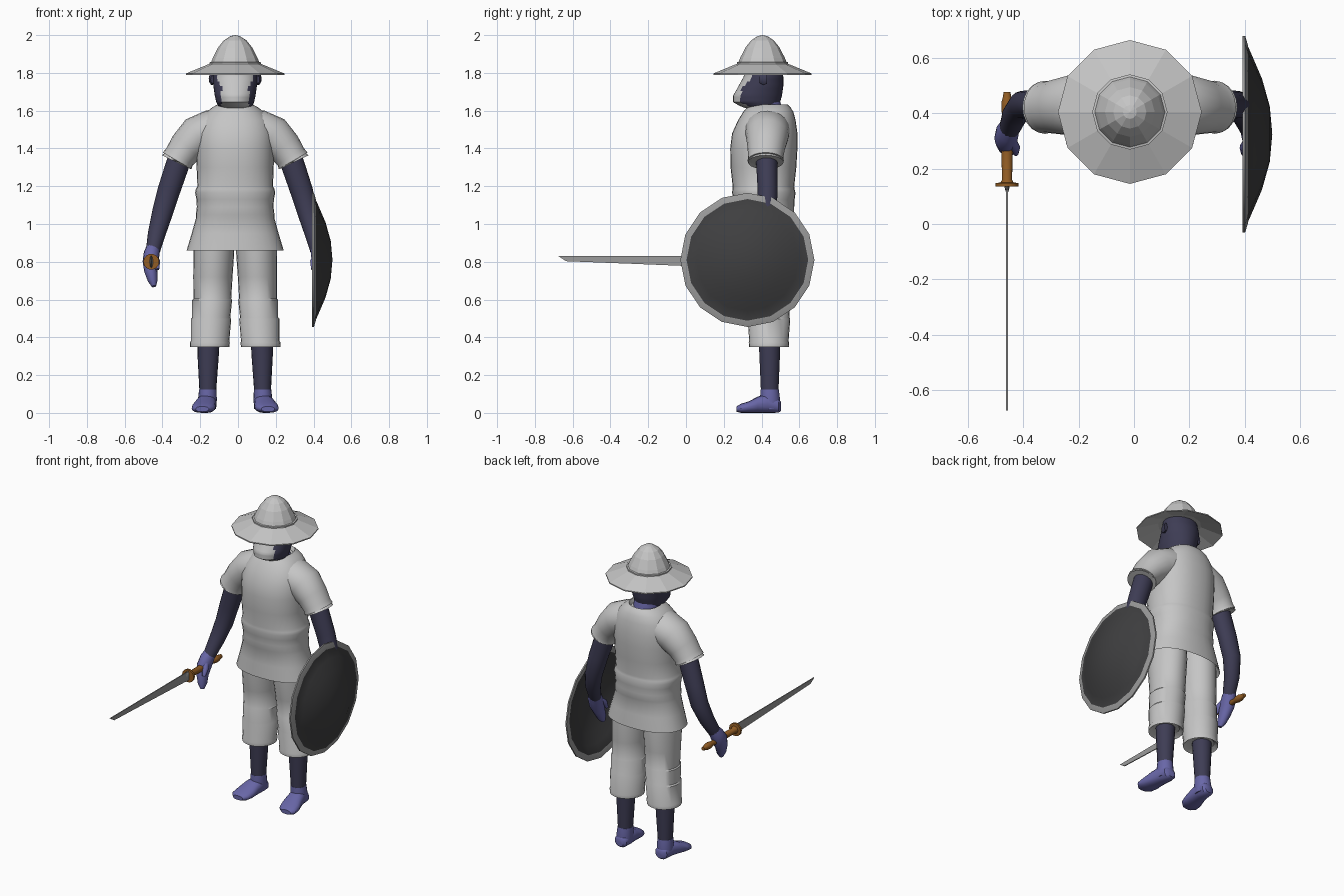
import bpy, bmesh, math
from mathutils import Vector

CX = -0.015  # body centre line


def mat(name, c):
    m = bpy.data.materials.new(name)
    m.diffuse_color = (*c, 1)
    return m


CLOTH = mat("pale cloth", (0.56, 0.56, 0.56))
SKIN = mat("dark slate", (0.048, 0.046, 0.09))
GLOVE = mat("periwinkle", (0.14, 0.135, 0.39))
DARK = mat("charcoal", (0.05, 0.05, 0.052))
STEEL = mat("steel grey", (0.33, 0.33, 0.33))
BROWN = mat("brown", (0.29, 0.11, 0.018))


def finish(name, bm, mats, angle=40, rule=None):
    bmesh.ops.remove_doubles(bm, verts=bm.verts, dist=2e-4)
    bmesh.ops.recalc_face_normals(bm, faces=bm.faces)
    if rule:
        for f in bm.faces:
            f.material_index = rule(f.calc_center_median())
    me = bpy.data.meshes.new(name)
    bm.to_mesh(me)
    bm.free()
    for m in mats:
        me.materials.append(m)
    if angle:
        me.shade_smooth()
        me.set_sharp_from_angle(angle=math.radians(angle))
    ob = bpy.data.objects.new(name, me)
    bpy.context.collection.objects.link(ob)
    return ob


def loft(name, rings, mats, n=20, power=1.0, caps=True, angle=40, rule=None):
    """Skin a list of (centre, U radius vector, V radius vector) rings."""
    bm = bmesh.new()
    rows = []
    for c, u, v in rings:
        row = []
        for i in range(n):
            a = 2 * math.pi * i / n
            cs, sn = math.cos(a), math.sin(a)
            p = Vector(c) + Vector(u) * math.copysign(abs(cs) ** power, cs) \
                + Vector(v) * math.copysign(abs(sn) ** power, sn)
            row.append(bm.verts.new(p))
        rows.append(row)
    for r, q in zip(rows, rows[1:]):
        for i in range(n):
            j = (i + 1) % n
            bm.faces.new((r[i], r[j], q[j], q[i]))
    if caps:
        bm.faces.new(rows[0])
        bm.faces.new(rows[-1])
    return finish(name, bm, mats, angle, rule)


def level(pts):     # horizontal rings: x, y, z, rx, ry
    return [((x, y, z), (rx, 0, 0), (0, ry, 0)) for x, y, z, rx, ry in pts]


def along_y(pts):   # rings facing y: x, y, z, rx, rz
    return [((x, y, z), (rx, 0, 0), (0, 0, rz)) for x, y, z, rx, rz in pts]


def tube(pts):      # rings square to the path: x, y, z, ra, rb
    P = [Vector(p[:3]) for p in pts]
    out = []
    for i, p in enumerate(pts):
        t = (P[min(i + 1, len(P) - 1)] - P[max(i - 1, 0)]).normalized()
        u = t.cross(Vector((0, 1, 0))).normalized()
        out.append((P[i], u * p[3], t.cross(u) * p[4]))
    return out


# Hat: low-poly cone crown with wide brim
hat = [(1e-5, 2.0), (0.025, 1.995), (0.06, 1.972), (0.09, 1.935), (0.118, 1.88), (0.127, 1.858),
       (0.136, 1.856), (0.136, 1.848), (0.26, 1.797), (0.26, 1.79), (0.13, 1.835), (1e-5, 1.85)]
loft("hat", level([(CX, 0.405, z, r, r) for r, z in hat]), [CLOTH], 12, caps=False, angle=None)

# Head with pale mask on the front: z, half width, front y, back y
keys = [(1.615, .075, .31, .485), (1.625, .09, .285, .49), (1.645, .1, .25, .498), (1.68, .108, .25, .508),
        (1.73, .115, .278, .515), (1.78, .118, .305, .515), (1.84, .11, .32, .5)]
head = []
for a, b in zip(keys, keys[1:]):
    for k in range(4):
        head.append([p + (q - p) * k / 4 for p, q in zip(a, b)])
head.append(keys[-1])


def mask_rule(c):
    w = 0.072 if c.z < 1.73 else 0.072 + (c.z - 1.73) * 0.8
    return 1 if c.y < 0.35 and abs(c.x - CX) < w else 0


loft("head", level([(CX, (f + b) / 2, z, w, (b - f) / 2) for z, w, f, b in head]),
     [SKIN, CLOTH], 40, rule=mask_rule)
loft("neck", level([(CX, .435, 1.5, .09, .08), (CX, .425, 1.61, .08, .085), (CX, .42, 1.66, .08, .075)]), [GLOVE])

# Shirt with belt roll and flared hem
shirt = [(.98, .42, .18, .13), (.87, .42, .248, .158), (.86, .42, .257, .166), (.95, .418, .23, .158),
         (1.03, .415, .208, .15), (1.05, .415, .208, .158), (1.09, .415, .203, .158), (1.13, .413, .205, .162),
         (1.165, .412, .212, .168), (1.185, .41, .208, .164), (1.2, .41, .2, .163), (1.3, .41, .204, .174),
         (1.4, .412, .206, .178), (1.48, .417, .205, .173), (1.55, .428, .185, .152),
         (1.595, .436, .15, .132), (1.618, .438, .12, .115), (1.632, .438, .095, .1), (1.61, .435, .085, .09)]
loft("shirt", level([(CX, y, z, rx, ry) for z, y, rx, ry in shirt]), [CLOTH], 32, 0.88, angle=50)

for s, side in ((-1, "left"), (1, "right")):
    X = lambda d: CX + s * d
    # Sleeve
    sl = [(.06, .43, 1.50, .1, .12), (.13, .43, 1.495, .108, .12), (.2, .43, 1.465, .108, .113),
          (.26, .425, 1.405, .093, .1), (.295, .422, 1.355, .083, .093), (.307, .422, 1.335, .088, .096),
          (.311, .422, 1.327, .086, .094), (.295, .422, 1.36, .065, .07)]
    loft(side + "_sleeve", tube([(X(p[0]), *p[1:]) for p in sl]), [CLOTH], 20)
    # Bare arm
    arm = [(.27, .425, 1.42, .06, .06), (.31, .428, 1.3, .062, .056), (.35, .432, 1.18, .06, .053),
           (.385, .43, 1.06, .055, .052), (.415, .395, .95, .047, .045), (.435, .345, .86, .038, .038)]
    loft(side + "_arm", tube([(X(p[0]), *p[1:]) for p in arm]), [SKIN], 18)
    # Hand with curled fingers and thumb
    hand = [(.434, .355, .875, .036, .036), (.442, .335, .845, .042, .045), (.448, .31, .80, .042, .052),
            (.446, .29, .75, .035, .042), (.436, .275, .70, .026, .032), (.43, .265, .67, .012, .015)]
    loft(side + "_hand", tube([(X(p[0]), *p[1:]) for p in hand]), [GLOVE], 14)
    thumb = [(.44, .32, .84, .02, .02), (.415, .275, .80, .019, .018), (.412, .255, .76, .01, .01)]
    loft(side + "_thumb", tube([(X(p[0]), *p[1:]) for p in thumb]), [GLOVE], 10)
    # Trouser leg with two stitched bands and a cuff
    leg = [(.11, .42, .98, .1, .13), (.113, .425, .85, .108, .135), (.118, .432, .72, .104, .122),
           (.121, .436, .605, .1, .113), (.122, .436, .598, .106, .117), (.127, .438, .505, .101, .109),
           (.128, .439, .497, .107, .113), (.133, .439, .38, .102, .104), (.134, .439, .372, .106, .107),
           (.135, .439, .35, .104, .105), (.135, .44, .37, .08, .08)]
    loft(side + "_trouser_leg", level([(X(p[0]), *p[1:]) for p in leg]), [CLOTH], 24)
    # Shin, ankle and foot
    loft(side + "_shin", level([(X(.14), .442, .42, .06, .06), (X(.143), .443, .3, .056, .055),
                                (X(.145), .443, .11, .044, .047)]), [SKIN], 18)
    loft(side + "_ankle", level([(X(.145), .443, .125, .046, .049), (X(.147), .445, .07, .05, .054),
                                 (X(.147), .445, .02, .046, .05)]), [GLOVE], 18)
    foot = [(.145, .502, .035, .025, .025), (.147, .49, .038, .042, .037), (.15, .43, .05, .05, .05),
            (.158, .38, .043, .056, .043), (.166, .33, .03, .063, .03), (.172, .29, .024, .058, .024),
            (.174, .268, .02, .035, .014)]
    loft(side + "_foot", along_y([(X(p[0]), *p[1:]) for p in foot]), [GLOVE], 16, 0.85)
    # Ear
    loft(side + "_ear", along_y([(X(.118), .39, 1.765, .012, .02), (X(.122), .41, 1.765, .016, .03),
                                 (X(.128), .43, 1.768, .012, .027)]), [SKIN], 10)

# Shield: domed 16-sided shell with a pale rim, axis along x
prof = [(.5, 1e-5), (.491, .1), (.463, .2), (.433, .27), (.412, .318), (.412, .322), (.402, .355),
        (.393, .355), (.398, .318), (.42, .27), (.45, .2), (.478, .1), (.487, 1e-5)]
loft("shield", [((x, .325, .81), (0, r, 0), (0, 0, r)) for x, r in prof], [DARK, STEEL], 16, caps=False,
     angle=25, rule=lambda c: 1 if math.hypot(c.y - .325, c.z - .81) > .314 else 0)

# Sword: grip, pommel and round guard
SX, SZ = -0.459, 0.80
grip = [(.135, .042), (.148, .042), (.15, .024), (.16, .018), (.27, .021), (.39, .015),
        (.41, .021), (.44, .021), (.455, .016), (.478, .012)]
loft("sword_hilt", along_y([(SX, y, SZ, r, r) for y, r in grip]), [BROWN], 14)

# Blade: flat slab, single edged, with a small collar at the guard
bm = bmesh.new()
outline = [(-.675, .83), (-.635, .803), (-.3, .79), (.14, .772), (.14, .83)]
face = bm.faces.new([bm.verts.new((SX - .003, y, z)) for y, z in outline])
ext = bmesh.ops.extrude_face_region(bm, geom=[face])
bmesh.ops.translate(bm, verts=[v for v in ext["geom"] if isinstance(v, bmesh.types.BMVert)], vec=(.006, 0, 0))
finish("sword_blade", bm, [STEEL], None)
loft("blade_collar", along_y([(SX, .11, SZ, .003, .03), (SX, .137, SZ, .01, .033)]), [STEEL], 8)
